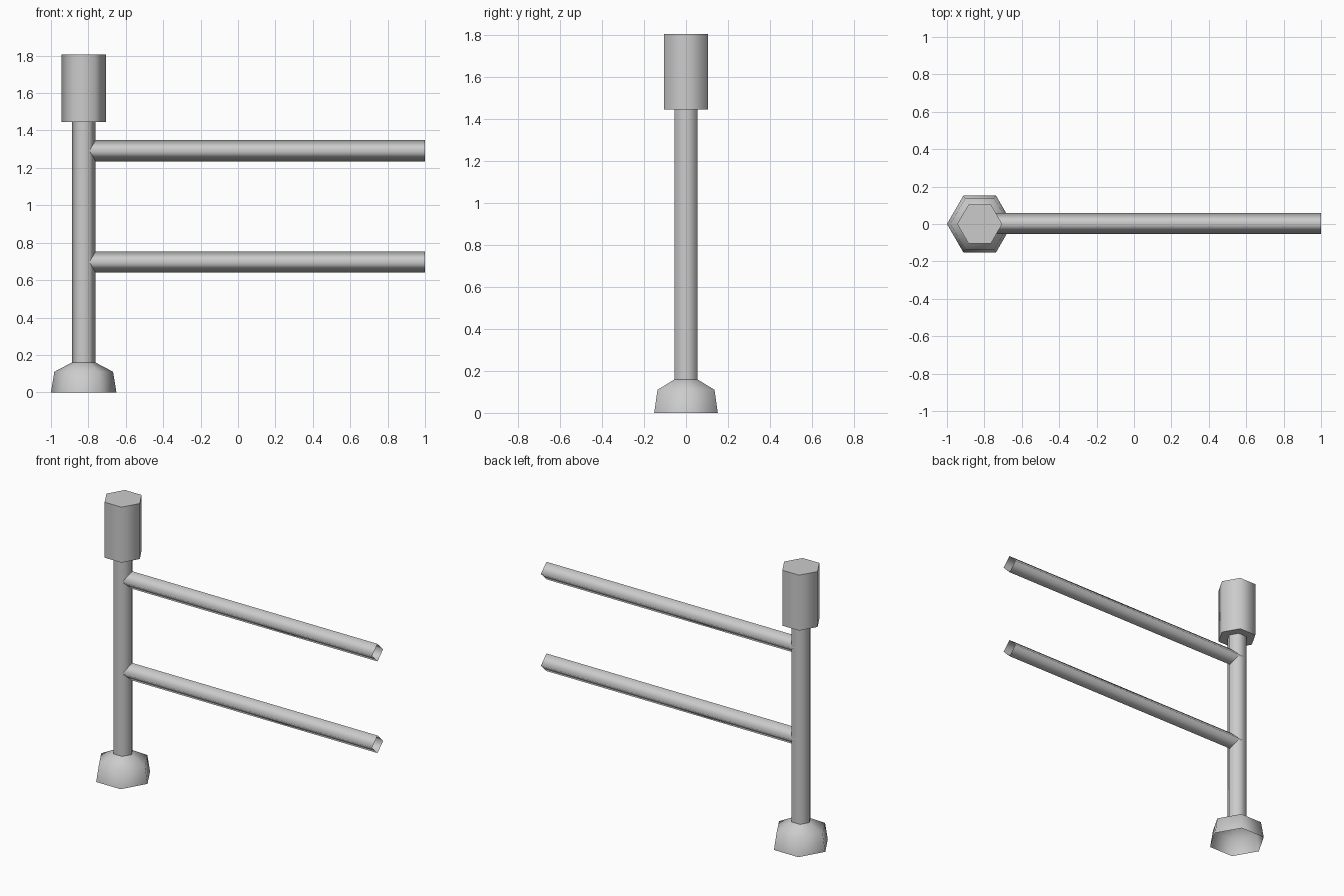
import bpy, bmesh, math
from mathutils import Matrix

cube = bpy.data.objects.get("Cube")
if cube:
    bpy.data.objects.remove(cube, do_unlink=True)

POST_X = -0.825

metal = bpy.data.materials.new("plain_grey")
metal.use_nodes = True
GREY = (0.6, 0.6, 0.6, 1)
metal.diffuse_color = GREY
metal.node_tree.nodes["Principled BSDF"].inputs["Base Color"].default_value = GREY


def loft(name, profile, sides, matrix, caps=False, smooth_angle=100):
    """Stack rings of (radius, height) along local z; ends stay open unless capped."""
    bm = bmesh.new()
    rings = []
    for radius, height in profile:
        angles = [math.tau * i / sides for i in range(sides)]
        rings.append([bm.verts.new((radius * math.cos(a), radius * math.sin(a), height))
                      for a in angles])
    for low, high in zip(rings, rings[1:]):
        for i in range(sides):
            j = (i + 1) % sides
            bm.faces.new((low[i], low[j], high[j], high[i]))
    if caps:
        bm.faces.new(rings[0][::-1])
        bm.faces.new(rings[-1])
    mesh = bpy.data.meshes.new(name)
    bm.to_mesh(mesh)
    bm.free()
    mesh.materials.append(metal)
    obj = bpy.data.objects.new(name, mesh)
    bpy.context.collection.objects.link(obj)
    obj.matrix_world = matrix
    bpy.ops.object.select_all(action='DESELECT')
    obj.select_set(True)
    bpy.context.view_layer.objects.active = obj
    bpy.ops.object.shade_smooth_by_angle(angle=math.radians(smooth_angle))
    return obj


at_post = Matrix.Translation((POST_X, 0, 0))

# Flared hollow foot, hexagonal post and closed cap
loft("foot", [(0.175, 0), (0.157, 0.11), (0.062, 0.16)], 6, at_post)
loft("post", [(0.062, 0.16), (0.062, 1.445)], 6, at_post)
loft("post_cap", [(0.12, 1.445), (0.12, 1.805)], 6, at_post, caps=True, smooth_angle=65)

# Two open four-sided rails running out along +x
for name, z in (("lower_rail", 0.697), ("upper_rail", 1.292)):
    place = Matrix.Translation((POST_X, 0.003, z)) @ Matrix.Rotation(math.pi / 2, 4, 'Y')
    loft(name, [(0.057, 0), (0.057, 1 - POST_X)], 4, place)
